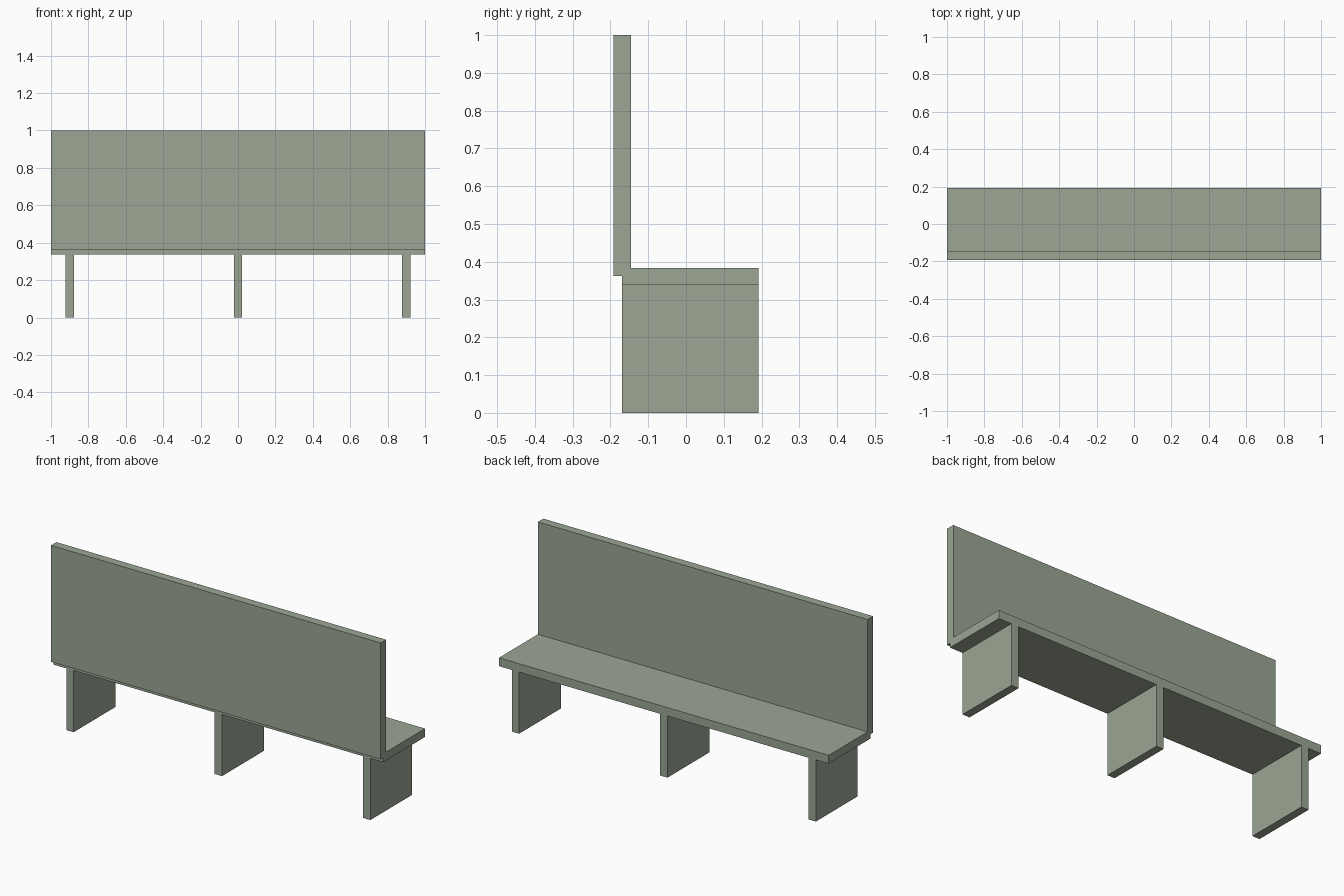
import bpy
import bmesh

if "Cube" in bpy.data.objects:
    bpy.data.objects.remove(bpy.data.objects["Cube"])

paint = bpy.data.materials.new("sage_green_paint")
paint.diffuse_color = (0.326, 0.379, 0.294, 1.0)
paint.use_nodes = True
paint.node_tree.nodes["Principled BSDF"].inputs["Base Color"].default_value = paint.diffuse_color


def extrude_profile(name, profile, x0, x1):
    """Extrude a (y, z) outline along x from x0 to x1."""
    bm = bmesh.new()
    face = bm.faces.new([bm.verts.new((x0, y, z)) for y, z in profile])
    result = bmesh.ops.extrude_face_region(bm, geom=[face])
    verts = [g for g in result["geom"] if isinstance(g, bmesh.types.BMVert)]
    bmesh.ops.translate(bm, verts=verts, vec=(x1 - x0, 0, 0))
    bmesh.ops.recalc_face_normals(bm, faces=bm.faces)
    mesh = bpy.data.meshes.new(name)
    bm.to_mesh(mesh)
    bm.free()
    mesh.materials.append(paint)
    obj = bpy.data.objects.new(name, mesh)
    bpy.context.collection.objects.link(obj)
    return obj


def rect(y0, y1, z0, z1):
    return [(y0, z0), (y1, z0), (y1, z1), (y0, z1)]


BACK, FRONT = -0.17, 0.192             # depth of seat and legs
SEAT_LOW, SEAT_TOP = 0.338, 0.384
REST_BACK, REST_FRONT, REST_LOW = -0.192, -0.145, 0.362

# Seat plank, rebated along its rear edge to take the backrest
extrude_profile("seat", [
    (BACK, SEAT_LOW), (FRONT, SEAT_LOW), (FRONT, SEAT_TOP),
    (REST_FRONT, SEAT_TOP), (REST_FRONT, REST_LOW), (BACK, REST_LOW),
], -1, 1)

# Tall upright backrest
extrude_profile("backrest", rect(REST_BACK, REST_FRONT, REST_LOW, 1.0), -1, 1)

# Three slab legs
for side, x in (("left", -0.9), ("middle", 0.0), ("right", 0.9)):
    extrude_profile(side + "_leg", rect(BACK, FRONT, 0, SEAT_LOW),
                    x - 0.022, x + 0.022)
